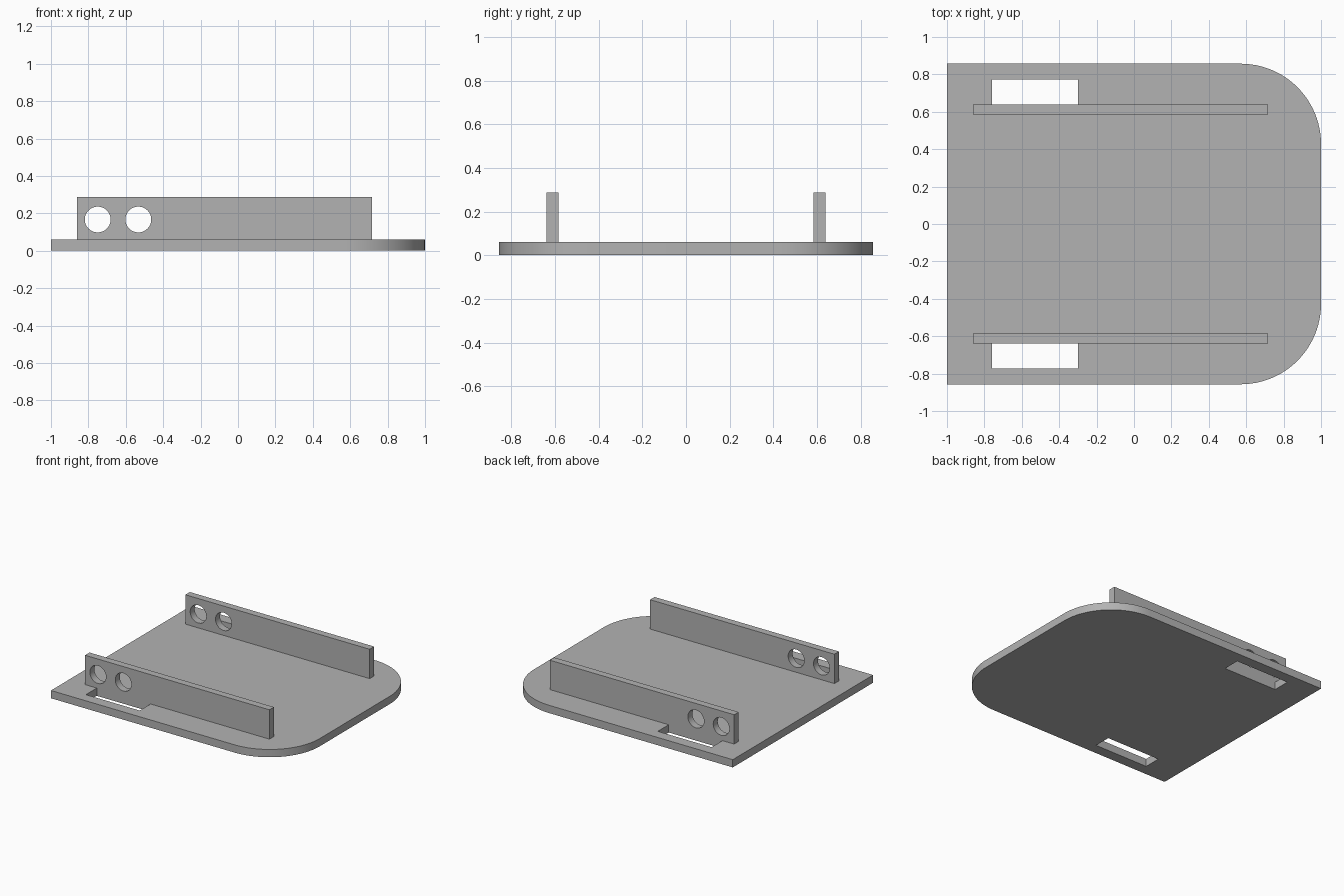
import bpy
import bmesh
from math import cos, sin, pi, radians

if "Cube" in bpy.data.objects:
    bpy.data.objects.remove(bpy.data.objects["Cube"], do_unlink=True)

GREY = (0.45, 0.45, 0.45, 1)
grey = bpy.data.materials.new("plain grey")
grey.use_nodes = True
grey.diffuse_color = GREY
grey.node_tree.nodes["Principled BSDF"].inputs["Base Color"].default_value = GREY


def arc(cx, cy, r, start, end, steps):
    angles = [radians(start + (end - start) * i / steps) for i in range(steps + 1)]
    return [(cx + r * cos(a), cy + r * sin(a)) for a in angles]


def rect(x0, x1, y0, y1):
    return [(x0, y0), (x1, y0), (x1, y1), (x0, y1)]


def slab(name, loops, thickness, location, tilt=0):
    """Extrude an outline with holes, centred on its own plane."""
    curve = bpy.data.curves.new(name, "CURVE")
    curve.dimensions = "2D"
    curve.fill_mode = "BOTH"
    curve.extrude = thickness / 2
    for loop in loops:
        spline = curve.splines.new("POLY")
        spline.points.add(len(loop) - 1)
        for point, (x, y) in zip(spline.points, loop):
            point.co = (x, y, 0, 1)
        spline.use_cyclic_u = True
    temp = bpy.data.objects.new(name + " outline", curve)
    bpy.context.collection.objects.link(temp)
    bpy.context.view_layer.update()
    mesh = bpy.data.meshes.new_from_object(
        temp.evaluated_get(bpy.context.evaluated_depsgraph_get()))
    bpy.data.objects.remove(temp, do_unlink=True)

    # Weld the caps to the walls
    bm = bmesh.new()
    bm.from_mesh(mesh)
    bmesh.ops.remove_doubles(bm, verts=bm.verts, dist=0.0001)
    bmesh.ops.recalc_face_normals(bm, faces=bm.faces)
    bm.to_mesh(mesh)
    bm.free()
    mesh.materials.clear()
    mesh.materials.append(grey)

    obj = bpy.data.objects.new(name, mesh)
    obj.location = location
    obj.rotation_euler.x = tilt
    bpy.context.collection.objects.link(obj)
    bpy.ops.object.select_all(action="DESELECT")
    obj.select_set(True)
    bpy.context.view_layer.objects.active = obj
    bpy.ops.object.shade_smooth_by_angle(angle=radians(30))
    return obj


# Base plate with two rounded corners and a slot outside each rail
T, HALF, R = 0.06, 0.857, 0.43
outline = [(-1, HALF), (-1, -HALF)]
outline += arc(1 - R, R - HALF, R, -90, 0, 24)
outline += arc(1 - R, HALF - R, R, 0, 90, 24)
slots = [rect(-0.76, -0.3, 0.64, 0.773), rect(-0.76, -0.3, -0.773, -0.64)]
slab("base_plate", [outline] + slots, T, (0, 0, T / 2))

# Upright rails, each with two round holes
rail = [rect(-0.86, 0.717, T, 0.287)]
rail += [arc(x, 0.167, 0.069, 0, 352.5, 47) for x in (-0.75, -0.533)]
for name, side in (("left_rail", 1), ("right_rail", -1)):
    slab(name, rail, 0.055, (0, side * 0.6125, 0), pi / 2)
